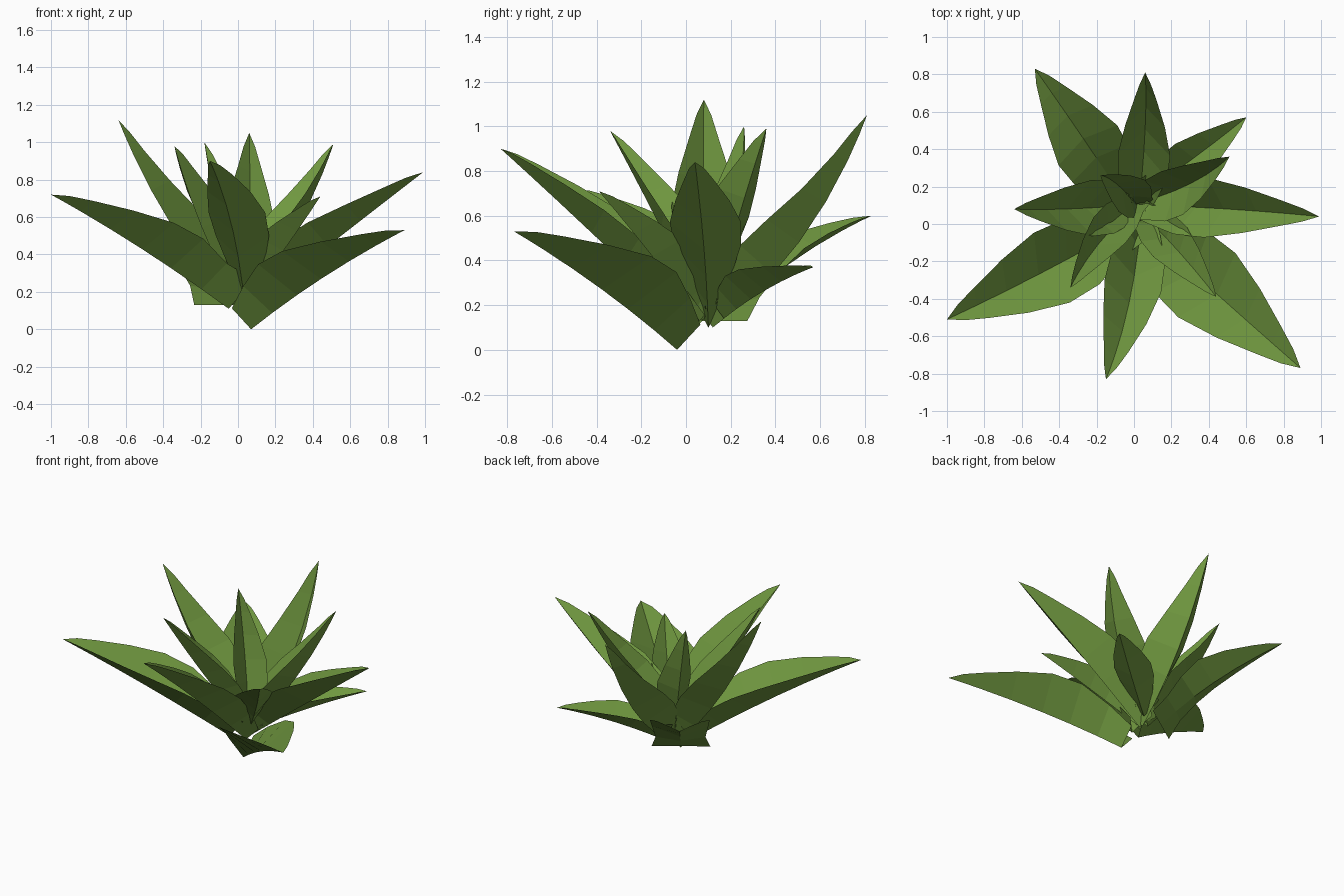
import bpy
from mathutils import Vector

if "Cube" in bpy.data.objects:
    bpy.data.objects.remove(bpy.data.objects["Cube"])

# Shared leaf green
green = bpy.data.materials.new("leaf_green")
green.diffuse_color = (0.16, 0.31, 0.05, 1)
green.use_nodes = True
green.node_tree.nodes["Principled BSDF"].inputs["Base Color"].default_value = green.diffuse_color

# Position along the blade and relative half width there
PROFILE = [(0, .3), (.15, .62), (.32, .94), (.48, 1), (.66, .76), (.83, .43), (.93, .22), (1, 0)]


def leaf(name, base, mid, tip, width, fold=0.8, base_width=.3):
    """Folded blade whose keel curves from base through mid to tip."""
    a, m, c = Vector(base), Vector(mid), Vector(tip)
    b = 2 * m - (a + c) / 2
    side = (c - a).cross(Vector((0, 0, 1))).normalized()
    verts, faces = [], []
    for t, w in PROFILE:
        p = (1 - t) ** 2 * a + 2 * t * (1 - t) * b + t * t * c
        if t == 1:
            verts.append(p)
            break
        tangent = ((1 - t) * (b - a) + t * (c - b)).normalized()
        up = side.cross(tangent).normalized()
        h = width * max(w, base_width * (1 - t))
        # the fold closes up towards the stem, except on wide flat bases
        f = fold * (1 + 1.5 * (1 - t) ** 4) if base_width < .8 else fold * min(1, 2.5 * t)
        lift = up * h * f
        verts += [p - side * h + lift, p, p + side * h + lift]
    rows = len(PROFILE) - 1
    for i in range(rows - 1):
        k = 3 * i
        faces += [(k, k + 3, k + 4, k + 1), (k + 1, k + 4, k + 5, k + 2)]
    k = 3 * (rows - 1)
    faces += [(k, k + 3, k + 1), (k + 1, k + 3, k + 2)]
    mesh = bpy.data.meshes.new(name)
    mesh.from_pydata([tuple(v) for v in verts], [], [f[::-1] for f in faces])
    mesh.materials.append(green)
    obj = bpy.data.objects.new(name, mesh)
    bpy.context.collection.objects.link(obj)
    return obj


# Low spreading outer leaves
leaf("outer_leaf_front_right", (.07, -.04, 0), (.46, -.39, .28), (.89, -.77, .53), .23, .65, .35)
leaf("outer_leaf_front_left", (-.05, -.02, .11), (-.53, -.28, .44), (-1, -.51, .72), .21, .7, .5)
leaf("outer_leaf_back_left", (-.08, .17, .13), (-.28, .47, .39), (-.53, .83, .6), .19, .45, .98)
leaf("outer_leaf_back_right", (.06, .17, .14), (.33, .36, .27), (.6, .57, .37), .12, .75, .7)

# Raised middle leaves
leaf("middle_leaf_front", (.04, .03, .09), (-.03, -.44, .54), (-.15, -.83, .9), .155, .8)
leaf("middle_leaf_right", (.04, .1, .1), (.5, .08, .46), (.99, .04, .84), .16, .9)
leaf("middle_leaf_back", (.03, .12, .1), (.06, .52, .5), (.06, .81, 1.05), .14, 1.1)
leaf("middle_leaf_left", (-.03, .1, .13), (-.37, .08, .58), (-.64, .08, 1.12), .15, .95)

# Small upright inner leaves, meeting at the centre
leaf("inner_leaf_front_right", (.03, .07, .13), (.25, -.16, .43), (.44, -.39, .71), .12, .8, .4)
leaf("inner_leaf_front_left", (0, .09, .14), (-.2, -.12, .56), (-.34, -.34, .98), .11, 1.0, .5)
leaf("inner_leaf_back_right", (.02, .11, .13), (.31, .22, .54), (.51, .36, .99), .13, .9, .4)
leaf("inner_leaf_back_left", (.01, .11, .14), (-.1, .22, .56), (-.18, .26, 1.0), .11, .9, .5)
